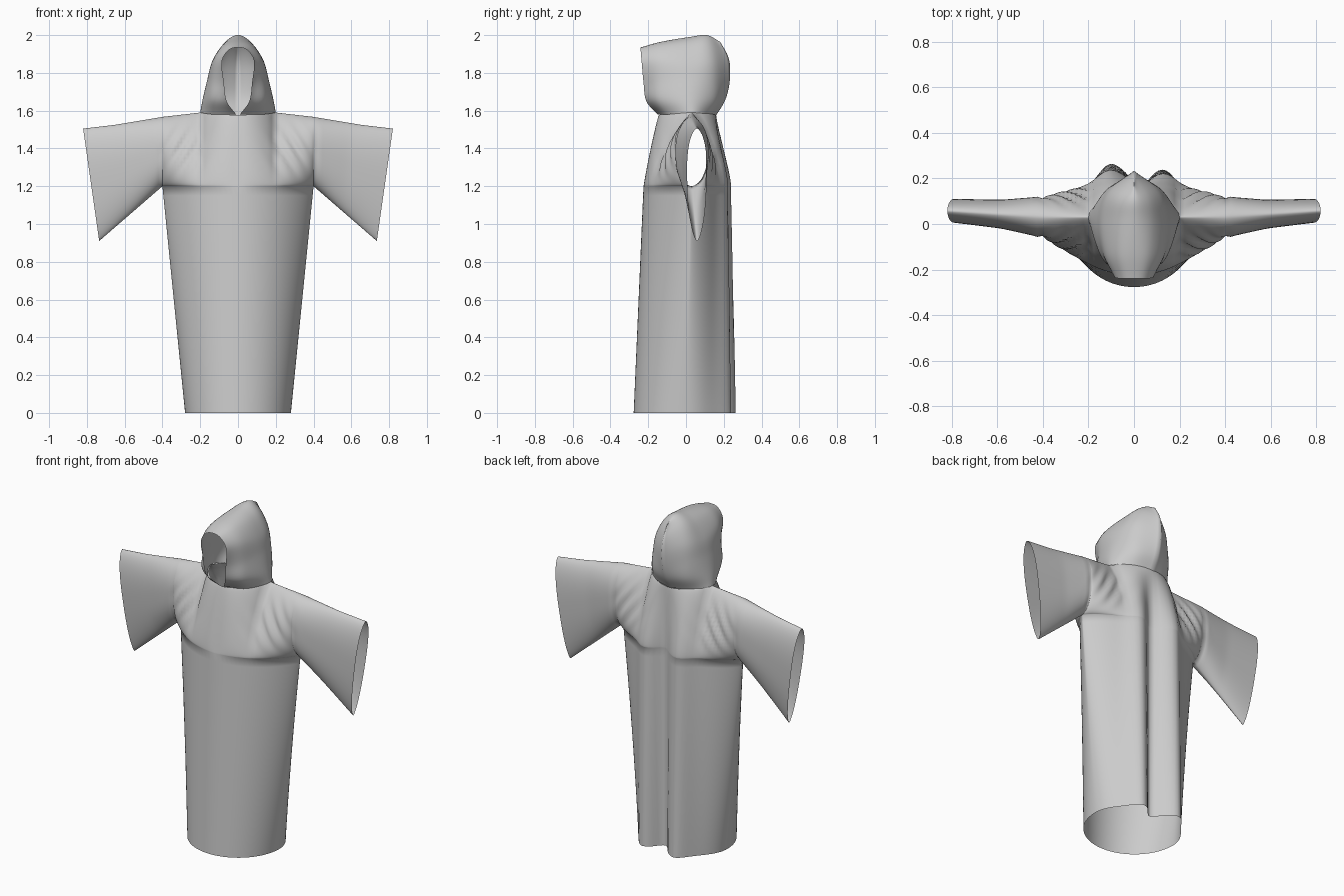
import bpy, bmesh, math
from mathutils import Vector

if "Cube" in bpy.data.objects:
    bpy.data.objects.remove(bpy.data.objects["Cube"])


def interp(keys, x):
    for (a, p), (b, q) in zip(keys, keys[1:]):
        if x <= b:
            return p + (q - p) * max(0, (x - a) / (b - a))
    return keys[-1][1]


def lerp(a, b, t):
    return a + (b - a) * t


def bump(x, c, s):
    return math.exp(-((x - c) / s) ** 2)


def crom(pts, n):
    # smooth curve through the points, n steps per span
    p = [2 * pts[0] - pts[1]] + pts + [2 * pts[-1] - pts[-2]]
    out = []
    for i in range(1, len(p) - 2):
        a, b, c, d = p[i - 1:i + 3]
        for k in range(n):
            t = k / n
            out.append(0.5 * (2 * b + (c - a) * t + (2 * a - 5 * b + 4 * c - d) * t * t
                              + (3 * b - a - 3 * c + d) * t ** 3))
    return out + [pts[-1]]


def add_grid(bm, rows):
    vs = [[bm.verts.new(p) for p in r] for r in rows]
    for r, q in zip(vs, vs[1:]):
        for i in range(len(r) - 1):
            bm.faces.new((r[i], r[i + 1], q[i + 1], q[i]))


def finish(bm, name):
    bmesh.ops.remove_doubles(bm, verts=bm.verts, dist=0.0006)
    bmesh.ops.recalc_face_normals(bm, faces=bm.faces)
    me = bpy.data.meshes.new(name)
    bm.to_mesh(me)
    bm.free()
    for p in me.polygons:
        p.use_smooth = True
    ob = bpy.data.objects.new(name, me)
    bpy.context.collection.objects.link(ob)


# Robe: front and back sheets sharing side, shoulder and sleeve seams
ARM, CUFF, NECK, PIT = 0.4, 0.82, 0.2, 1.2
TOP = [(0, 1.575), (0.2, 1.59), (0.4, 1.567), (0.65, 1.525), (0.82, 1.505)]
BULGE = [(0, 0), (0.2, 0.02), (0.3, 0.045), (0.42, 0.085), (0.6, 0.065), (0.82, 0.058)]


def folds(x):
    return 0.06 * bump(x, -0.11, 0.065) - 0.06 * bump(x, 0.025, 0.045) + 0.045 * bump(x, 0.14, 0.06)


def torso_y(u, z, side):
    # depth of the torso ring at height z, u = -1..1 across
    k = 1 - z / PIT
    e = lerp(0.8, 0.5, k)
    w = max(0, 1 - u * u)
    x = u * lerp(ARM, 0.28, k)
    y = lerp(0.03, 0.0, k)
    if side < 0:
        return y - lerp(0.255, 0.277, k) * w ** e
    return y + lerp(0.175, 0.22, k) * w ** e + folds(x) * lerp(0.7, 1, k) * min(1, 3 * w)


def upper(s, v, side):
    a, sg = abs(s), (1 if s > 0 else -1)
    out = max(0, (a - ARM) / (CUFF - ARM))
    xb = a if a <= ARM else lerp(ARM, 0.735, out)
    z = lerp(interp(TOP, a), lerp(PIT, 0.91, out), v)
    mid = 0.03 + 0.028 * out
    ytop = mid
    if a < NECK:
        ytop = 0.03 + (-0.175 if side < 0 else 0.13) * (1 - (a / NECK) ** 2) ** 0.75
    ybot = torso_y(s / ARM, PIT, side) if a < ARM else mid
    lens = max(0, 1 - abs(2 * v - 1) ** 2.6) ** 0.6 * (1.05 - 0.35 * v * out)
    y = lerp(ytop, ybot, v ** 0.9) + side * interp(BULGE, a) * lens
    # gathered creases between armpit and neck
    env = bump(a, 0.28, 0.09) * math.sin(math.pi * v) ** 2
    y += side * 0.011 * env * math.sin((a - 0.25 * (v - 0.5)) * 75)
    return Vector((sg * lerp(a, xb, v), y, z))


N = 48
torso = [ARM * math.sin(math.pi * (i / N - 0.5)) for i in range(N + 1)]
arm = [ARM + (CUFF - ARM) * i / 16 for i in range(1, 17)]
cols = [-a for a in reversed(arm)] + torso + arm
robe = bmesh.new()
for side in (-1, 1):
    add_grid(robe, [[upper(s, (1 - math.cos(math.pi * j / 28)) / 2, side) for s in cols]
                    for j in range(29)])
    rows = []
    for j in range(25):
        z = PIT * (1 - j / 24)
        w = lerp(0.28, ARM, z / PIT)
        rows.append([Vector((s / ARM * w, torso_y(s / ARM, z, side), z)) for s in torso])
    add_grid(robe, rows)
finish(robe, "robe_body_and_sleeves")

# Hood: arcs from neckline to crown, running from face opening to back
ARCS = [
    [(.01, -.15, 1.58), (.06, -.21, 1.65), (.075, -.225, 1.75), (.085, -.235, 1.86), (.05, -.24, 1.92), (0, -.24, 1.935)],
    [(.13, -.10, 1.58), (.145, -.14, 1.66), (.14, -.13, 1.76), (.125, -.13, 1.87), (.07, -.13, 1.945), (0, -.13, 1.965)],
    [(.2, .03, 1.59), (.187, .02, 1.66), (.163, .02, 1.76), (.135, .02, 1.86), (.075, .02, 1.955), (0, .02, 1.99)],
    [(.12, .12, 1.58), (.125, .145, 1.66), (.12, .145, 1.76), (.105, .14, 1.86), (.06, .125, 1.955), (0, .11, 2.0)],
    [(0, .16, 1.575), (0, .205, 1.65), (0, .228, 1.73), (0, .234, 1.82), (0, .222, 1.89), (0, .18, 1.965)],
]
arcs = []
for arc in ARCS:
    half = [Vector(p) for p in arc]
    full = half + [Vector((-p.x, p.y, p.z)) for p in reversed(half[:-1])]
    arcs.append(crom(full, 6))
lines = [crom(list(c), 7) for c in zip(*arcs)]
hood = bmesh.new()
add_grid(hood, lines)
finish(hood, "hood")
